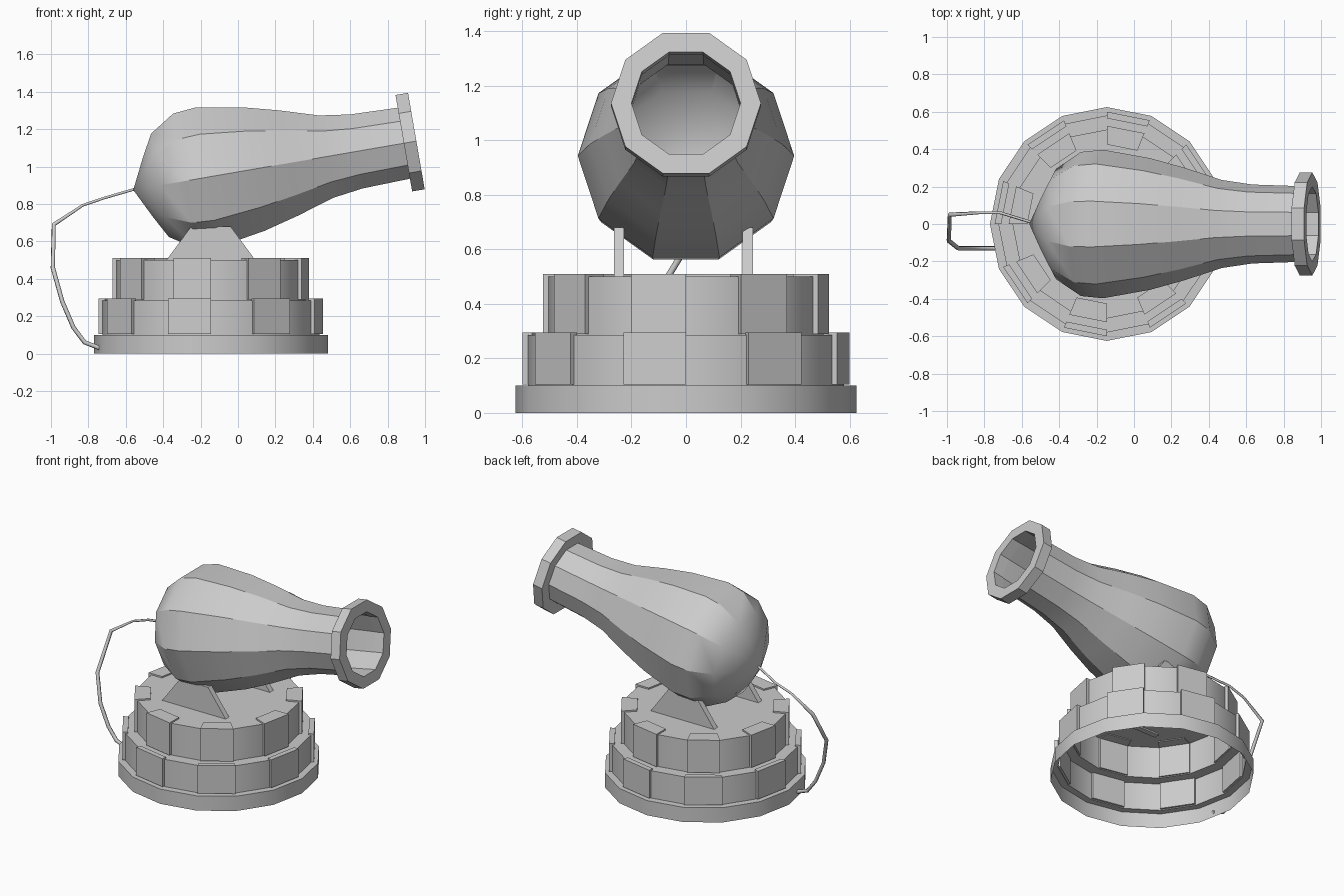
import bpy, math
from mathutils import Vector, Matrix

if "Cube" in bpy.data.objects:
    bpy.data.objects.remove(bpy.data.objects["Cube"])

CX = -0.145   # base centre in x
STEP = math.radians(22.5)


def make(name, verts, faces):
    me = bpy.data.meshes.new(name)
    me.from_pydata(verts, [], faces)
    ob = bpy.data.objects.new(name, me)
    bpy.context.collection.objects.link(ob)
    bpy.ops.object.select_all(action='DESELECT')
    ob.select_set(True)
    bpy.context.view_layer.objects.active = ob
    bpy.ops.object.mode_set(mode='EDIT')
    bpy.ops.mesh.select_all(action='SELECT')
    bpy.ops.mesh.remove_doubles(threshold=0.0005)
    bpy.ops.mesh.normals_make_consistent(inside=False)
    bpy.ops.object.mode_set(mode='OBJECT')
    bpy.ops.object.shade_smooth_by_angle(angle=math.radians(30))
    return ob


def lathe(name, profile, n, matrix, closed=False):
    """Spin (radius, height) points about local z with n sides."""
    verts, faces = [], []
    for r, h in profile:
        for i in range(n):
            a = 2 * math.pi * i / n
            verts.append(matrix @ Vector((r * math.cos(a), r * math.sin(a), h)))
    m = len(profile)
    for j in range(m if closed else m - 1):
        k = (j + 1) % m
        for i in range(n):
            i2 = (i + 1) % n
            faces.append((j * n + i, j * n + i2, k * n + i2, k * n + i))
    return make(name, verts, faces)


def prism(name, outline_a, outline_b):
    """Solid between two matching outlines."""
    n = len(outline_a)
    faces = [tuple(range(n)), tuple(range(2 * n - 1, n - 1, -1))]
    faces += [(i, (i + 1) % n, n + (i + 1) % n, n + i) for i in range(n)]
    return make(name, outline_a + outline_b, faces)


# Hollow stepped base, open underneath
lathe("stepped_base",
      [(0.625, 0), (0.625, 0.10), (0.58, 0.10), (0.58, 0.285),
       (0.505, 0.285), (0.505, 0.50), (0, 0.50)],
      16, Matrix.Translation((CX, 0, 0)))


# Raised stone blocks on every second side of both tiers
def stone(name, section, k):
    ends = []
    for a in ((2 * k - 1) * STEP, 2 * k * STEP):
        ends.append([(CX + r * math.cos(a), r * math.sin(a), z) for r, z in section])
    prism(name, ends[0], ends[1])


for k in range(8):
    stone(f"lower_stone_{k}",
          [(0.60, 0.105), (0.60, 0.295), (0.565, 0.295), (0.565, 0.105)], k)
    stone(f"upper_stone_{k}",
          [(0.525, 0.29), (0.525, 0.51), (0.425, 0.51), (0.425, 0.495),
           (0.495, 0.495), (0.495, 0.29)], k)

# Side brackets holding the barrel
for name, y0, y1 in (("bracket_front", -0.265, -0.227), ("bracket_back", 0.208, 0.246)):
    shape = [(-0.39, 0.49), (0.10, 0.49), (-0.04, 0.68), (-0.25, 0.68)]
    prism(name, [(x, y0, z) for x, z in shape], [(x, y1, z) for x, z in shape])

# Barrel frame: local z runs from the rear tip to the mouth, vertices at +-y
tilt = math.radians(9.8)
axis = Vector((math.cos(tilt), 0, math.sin(tilt)))
side = Vector((0, 1, 0))
up = axis.cross(side)
frame = Matrix.Translation((-0.56, 0, 0.875)) @ Matrix((side, up, axis)).transposed().to_4x4()

# Bulbous barrel shell, open at the mouth
lathe("barrel",
      [(0, 0), (0.17, 0.08), (0.295, 0.145), (0.385, 0.28), (0.397, 0.40),
       (0.352, 0.655), (0.30, 0.845), (0.235, 1.046), (0.211, 1.21), (0.202, 1.48)],
      10, frame)

# Mouth ring
lathe("muzzle_ring",
      [(0.275, 1.468), (0.275, 1.536), (0.20, 1.536), (0.20, 1.468)],
      10, frame, closed=True)

# Fuse cord looping from the rear tip down to the base
path = [(-0.55, 0.01, 0.88), (-0.715, 0.06, 0.832), (-0.83, 0.06, 0.793),
        (-0.985, 0.05, 0.69), (-0.99, -0.09, 0.46), (-0.94, -0.13, 0.28),
        (-0.88, -0.13, 0.14), (-0.82, -0.13, 0.06), (-0.74, -0.13, 0.03)]
cu = bpy.data.curves.new("fuse_cord", 'CURVE')
cu.dimensions = '3D'
cu.bevel_depth = 0.011
cu.bevel_resolution = 1
cu.use_fill_caps = True
sp = cu.splines.new('POLY')
sp.points.add(len(path) - 1)
for p, co in zip(sp.points, path):
    p.co = (*co, 1)
    p.radius = 0.7 if co[2] > 0.7 else 1.1
bpy.context.collection.objects.link(bpy.data.objects.new("fuse_cord", cu))
